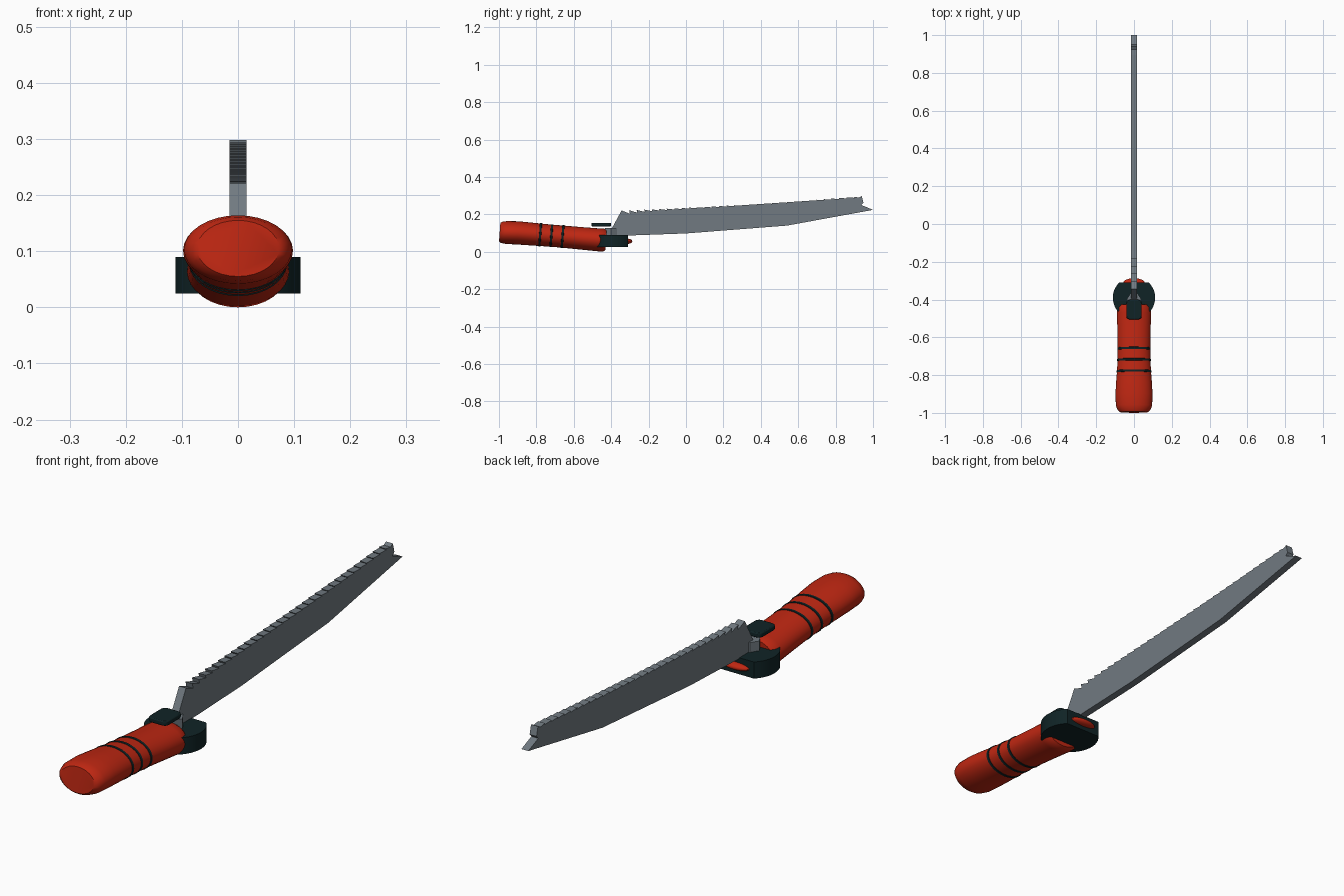
import bpy, bmesh, math

if "Cube" in bpy.data.objects:
    bpy.data.objects.remove(bpy.data.objects["Cube"])


def material(name, rgb):
    m = bpy.data.materials.new(name)
    m.diffuse_color = (*rgb, 1)
    m.use_nodes = True
    m.node_tree.nodes["Principled BSDF"].inputs["Base Color"].default_value = m.diffuse_color
    return m


RED = material("red", (0.52, 0.02, 0.006))
DARK = material("dark rubber", (0.005, 0.017, 0.019))
STEEL = material("steel grey", (0.165, 0.195, 0.22))


def finish(bm, name, mat, smooth=None, bevel=0):
    bmesh.ops.recalc_face_normals(bm, faces=bm.faces)
    me = bpy.data.meshes.new(name)
    bm.to_mesh(me)
    bm.free()
    ob = bpy.data.objects.new(name, me)
    bpy.context.collection.objects.link(ob)
    me.materials.append(mat)
    if bevel:
        mod = ob.modifiers.new("bevel", 'BEVEL')
        mod.width, mod.segments = bevel, 2
    if smooth:
        bpy.ops.object.select_all(action='DESELECT')
        ob.select_set(True)
        bpy.context.view_layer.objects.active = ob
        bpy.ops.object.shade_smooth_by_angle(angle=math.radians(smooth))
    return ob


def loft(name, stations, mat, n=32, tilt=0.07):
    """Elliptical sections (y, centre z, half width, half height), capped."""
    bm = bmesh.new()
    rings = []
    for y, zc, rx, rz in stations:
        ring = []
        for i in range(n):
            a = 2 * math.pi * i / n
            dz = rz * math.sin(a)
            ring.append(bm.verts.new((rx * math.cos(a), y + tilt * dz, zc + dz)))
        rings.append(ring)
    for a, b in zip(rings, rings[1:]):
        for i in range(n):
            j = (i + 1) % n
            bm.faces.new((a[i], a[j], b[j], b[i]))
    bm.faces.new(rings[0])
    bm.faces.new(rings[-1])
    return finish(bm, name, mat, 40)


def extrude(name, pts, direction, mat, **kw):
    """Flat outline swept along a direction."""
    bm = bmesh.new()
    f = bm.faces.new([bm.verts.new(p) for p in pts])
    r = bmesh.ops.extrude_face_region(bm, geom=[f])
    moved = [v for v in r["geom"] if isinstance(v, bmesh.types.BMVert)]
    bmesh.ops.translate(bm, verts=moved, vec=direction)
    return finish(bm, name, mat, **kw)


# Handle grip
grip = [(-0.996, 0.105, 0.073, 0.050), (-0.985, 0.104, 0.087, 0.057),
        (-0.96, 0.103, 0.096, 0.061), (-0.90, 0.101, 0.098, 0.062),
        (-0.84, 0.096, 0.095, 0.061), (-0.78, 0.091, 0.090, 0.060),
        (-0.72, 0.086, 0.087, 0.059), (-0.66, 0.081, 0.086, 0.059),
        (-0.55, 0.071, 0.088, 0.060), (-0.47, 0.064, 0.091, 0.061),
        (-0.442, 0.062, 0.088, 0.062), (-0.428, 0.062, 0.078, 0.054)]
loft("handle", grip, RED)

# Three rubber bands around the grip
for k, (y, zc, rx, rz) in enumerate(grip[5:8]):
    loft(f"grip_band_{k + 1}", [(y - 0.007, zc, rx - 0.002, rz - 0.002),
                                (y - 0.005, zc, rx + 0.002, rz + 0.002),
                                (y + 0.005, zc, rx + 0.002, rz + 0.002),
                                (y + 0.007, zc, rx - 0.002, rz - 0.002)], DARK)

# Pivot collar: a disc cut flat at the blade end
cut = math.acos(0.08 / 0.112)
arc = [cut + (2 * math.pi - 2 * cut) * i / 32 for i in range(33)]
extrude("pivot_collar", [(0.112 * math.sin(a), -0.39 + 0.112 * math.cos(a), 0.025)
                         for a in arc], (0, 0, 0.065), DARK, smooth=30)

# Red lens-shaped button on the flat of the collar
bm = bmesh.new()
bmesh.ops.create_uvsphere(bm, u_segments=24, v_segments=12, radius=1)
bmesh.ops.scale(bm, verts=bm.verts, vec=(0.058, 0.025, 0.014))
bmesh.ops.translate(bm, verts=bm.verts, vec=(0, -0.312, 0.056))
finish(bm, "release_button", RED, 40)

# Hexagonal pivot nut
extrude("pivot_nut", [(0.039 * math.cos(i * math.pi / 3), -0.40 + 0.037 * math.sin(i * math.pi / 3), 0.08)
                      for i in range(6)], (0, 0, 0.048), STEEL)

# Rounded thumb pad above the nut
pad = []
for cx, cy, start in ((1, 1, 0), (-1, 1, 90), (-1, -1, 180), (1, -1, 270)):
    for s in range(0, 91, 30):
        a = math.radians(start + s)
        pad.append((cx * 0.024 + 0.017 * math.cos(a),
                    -0.453 + cy * 0.035 + 0.017 * math.sin(a), 0.136))
extrude("thumb_pad", pad, (0, 0, 0.019), DARK, smooth=40, bevel=0.004)

# Toothed blade: heel, teeth leaning to the handle, notched tip, curved back
outline = [(-0.36, 0.085), (-0.40, 0.10), (-0.395, 0.128)]
count, y0, y1 = 32, -0.34, 0.94
step = (y1 - y0) / count
for i in range(count):
    y = y0 + i * step
    t = (y - y0) / (y1 - y0)
    top = 0.221 + 0.046 * t + 0.03 * t * t
    depth = 0.005 + 0.02 * math.exp(-i / 3)
    if i:
        outline.append((y, top - depth))
    outline.append((y - 0.004, top))
outline += [(0.925, 0.290), (0.94, 0.298), (0.949, 0.262), (0.938, 0.25),
            (1.0, 0.224), (0.54, 0.14), (0.0, 0.098)]
extrude("blade", [(-0.015, y, z) for y, z in outline], (0.03, 0, 0), STEEL)
